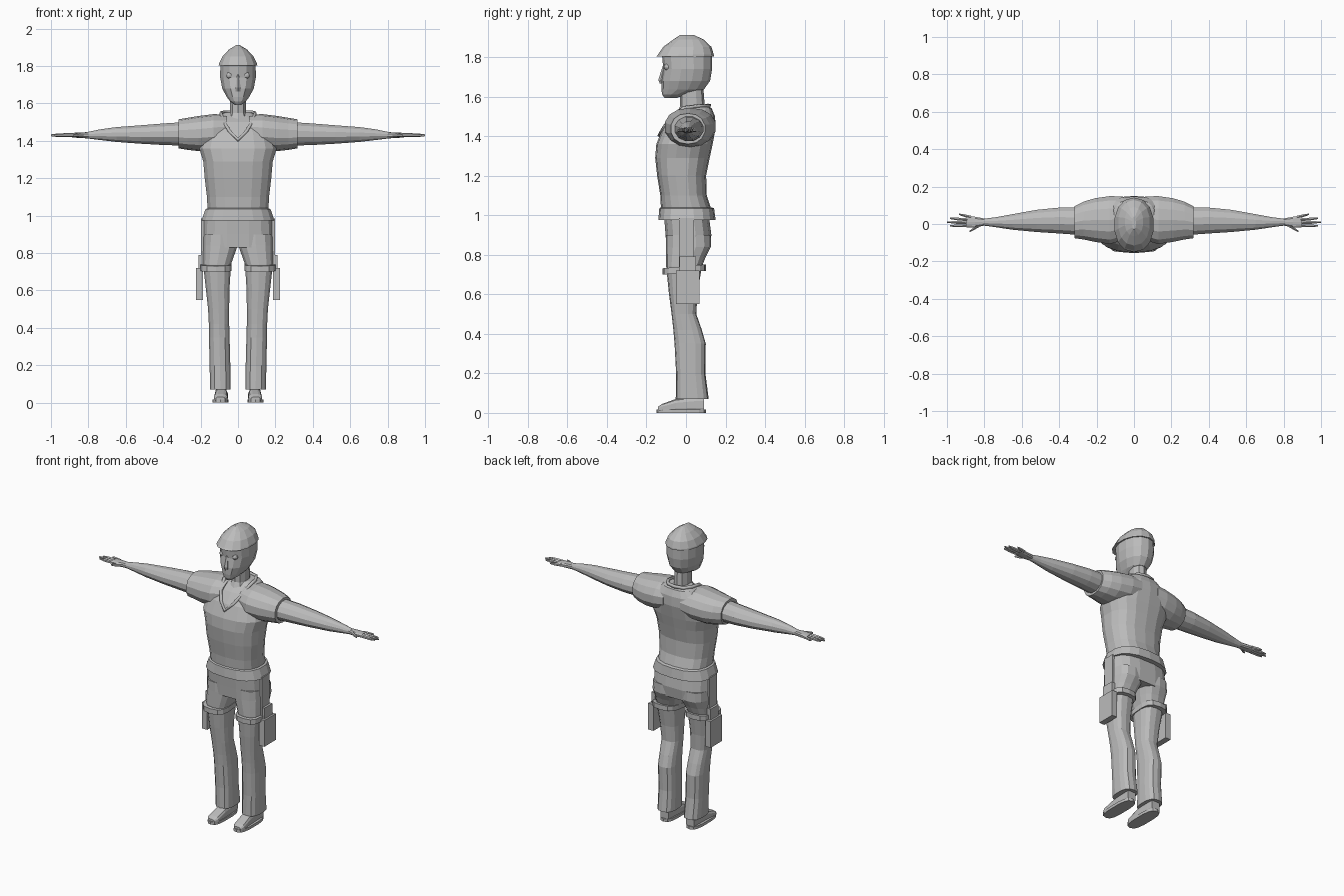
import bpy, bmesh, math

grey = bpy.data.materials.new("plain grey")
grey.diffuse_color = (0.5, 0.5, 0.5, 1)


def finish(name, bm, mirror):
    bmesh.ops.recalc_face_normals(bm, faces=bm.faces)
    me = bpy.data.meshes.new(name)
    bm.to_mesh(me)
    bm.free()
    me.materials.append(grey)
    ob = bpy.data.objects.new(name, me)
    bpy.context.collection.objects.link(ob)
    if mirror:
        ob.modifiers.new("mirror", 'MIRROR').use_mirror_merge = False
    return ob


def loft(name, rings, axis='z', n=12, p=2.4, mirror=False, tilt=0.0):
    """Rings are (position on axis, min a, max a, min b, max b)."""
    bm = bmesh.new()
    rows = []
    for t, a0, a1, b0, b1 in rings:
        row = []
        for i in range(n):
            ang = 2 * math.pi * (i + 0.5) / n
            c, s = math.cos(ang), math.sin(ang)
            a = (a0 + a1) / 2 + (a1 - a0) / 2 * math.copysign(abs(c) ** (2 / p), c)
            b = (b0 + b1) / 2 + (b1 - b0) / 2 * math.copysign(abs(s) ** (2 / p), s)
            co = {'x': (t, a, b), 'y': (a, t, b), 'z': (a, b, t + tilt * b)}[axis]
            row.append(bm.verts.new(co))
        rows.append(row)
    for r, q in zip(rows, rows[1:]):
        for i in range(n):
            j = (i + 1) % n
            bm.faces.new((r[i], r[j], q[j], q[i]))
    bm.faces.new(rows[0])
    bm.faces.new(rows[-1])
    return finish(name, bm, mirror)


def sym(rings):
    """Rings centred on x = 0, given as (z, half width, front, back)."""
    return [(z, -w, w, f, b) for z, w, f, b in rings]


def box(name, x0, x1, y0, y1, z0, z1, mirror=True):
    bm = bmesh.new()
    bmesh.ops.create_cube(bm, size=1)
    for v in bm.verts:
        v.co = ((x0 + x1) / 2 + v.co.x * (x1 - x0),
                (y0 + y1) / 2 + v.co.y * (y1 - y0),
                (z0 + z1) / 2 + v.co.z * (z1 - z0))
    return finish(name, bm, mirror)


# Shirt body with flared hem
loft("shirt", sym([
    (0.975, 0.197, -0.14, 0.15), (1.035, 0.176, -0.135, 0.142),
    (1.04, 0.165, -0.127, 0.125), (1.10, 0.168, -0.13, 0.105),
    (1.20, 0.18, -0.146, 0.102), (1.29, 0.188, -0.156, 0.12),
    (1.36, 0.21, -0.15, 0.135), (1.44, 0.19, -0.118, 0.15),
    (1.50, 0.155, -0.07, 0.147), (1.54, 0.105, -0.015, 0.13),
    (1.552, 0.07, 0.0, 0.11)]), n=18, p=2.5)

# Short sleeves
loft("sleeve", [
    (0.06, -0.09, 0.15, 1.37, 1.54), (0.13, -0.11, 0.152, 1.35, 1.543),
    (0.21, -0.098, 0.14, 1.345, 1.533), (0.27, -0.085, 0.122, 1.352, 1.523),
    (0.318, -0.078, 0.097, 1.36, 1.515)], 'x', 14, 2.2, True)

# Collar loop around the neckline
curve = bpy.data.curves.new("collar", 'CURVE')
curve.dimensions = '3D'
curve.bevel_depth = 0.011
curve.bevel_resolution = 0
half = [(0.045, -0.108, 1.45), (0.075, -0.066, 1.50), (0.09, -0.01, 1.543),
        (0.085, 0.06, 1.552), (0.055, 0.105, 1.553)]
path = ([(0, -0.135, 1.405)] + half + [(0, 0.118, 1.555)]
        + [(-x, y, z) for x, y, z in reversed(half)])
spline = curve.splines.new('POLY')
spline.points.add(len(path) - 1)
for pt, co in zip(spline.points, path):
    pt.co = (*co, 1)
spline.use_cyclic_u = True
curve.materials.append(grey)
collar = bpy.data.objects.new("collar", curve)
bpy.context.collection.objects.link(collar)
bpy.context.view_layer.objects.active = collar
collar.select_set(True)
bpy.ops.object.convert(target='MESH')

# Bare arms, palms, fingers and thumbs
loft("arm", [
    (0.28, -0.062, 0.09, 1.372, 1.503), (0.40, -0.053, 0.09, 1.376, 1.495),
    (0.52, -0.045, 0.078, 1.383, 1.485), (0.65, -0.032, 0.054, 1.393, 1.475),
    (0.74, -0.018, 0.037, 1.404, 1.462), (0.81, -0.008, 0.028, 1.413, 1.447)],
    'x', 12, 2, True)
loft("palm", [
    (0.79, -0.007, 0.028, 1.413, 1.447), (0.85, -0.02, 0.04, 1.415, 1.445),
    (0.895, -0.019, 0.044, 1.42, 1.442)], 'x', 10, 2.6, True)
for nm, xb, yb, xt, yt in (
        ("little_finger", 0.87, 0.036, 0.935, 0.052), ("ring_finger", 0.88, 0.022, 0.985, 0.03),
        ("middle_finger", 0.88, 0.006, 1.0, 0.01), ("index_finger", 0.88, -0.009, 0.985, -0.01),
        ("thumb", 0.82, -0.004, 0.88, -0.04)):
    xm, ym = (xb + 2 * xt) / 3, (yb + 2 * yt) / 3
    loft(nm, [(xb, yb - 0.009, yb + 0.009, 1.42, 1.442),
              (xm, ym - 0.008, ym + 0.008, 1.42, 1.44),
              (xt, yt - 0.004, yt + 0.004, 1.425, 1.435)], 'x', 6, 2, True)

# Neck and head
loft("neck", sym([(1.50, 0.07, -0.055, 0.105), (1.55, 0.046, -0.03, 0.095),
                  (1.64, 0.045, -0.03, 0.088)]), n=10, p=2.2)
loft("head", sym([
    (1.592, 0.018, -0.108, -0.05), (1.61, 0.042, -0.12, 0.0),
    (1.635, 0.062, -0.125, 0.09), (1.68, 0.086, -0.125, 0.122),
    (1.74, 0.098, -0.115, 0.132), (1.82, 0.096, -0.122, 0.132)]), n=14, p=2.2)
loft("nose", sym([(1.665, 0.014, -0.132, -0.09), (1.685, 0.016, -0.14, -0.09),
                  (1.755, 0.007, -0.118, -0.09)]), n=6, p=2)

# Eyes
bm = bmesh.new()
bmesh.ops.create_uvsphere(bm, u_segments=10, v_segments=6, radius=0.018)
for v in bm.verts:
    v.co.x += 0.045
    v.co.y -= 0.094
    v.co.z += 1.75
finish("eye", bm, True)

# Cap
loft("cap", sym([
    (1.803, 0.106, -0.15, 0.141), (1.812, 0.104, -0.142, 0.141),
    (1.852, 0.085, -0.115, 0.128), (1.888, 0.05, -0.065, 0.09),
    (1.912, 0.01, -0.03, 0.04)]), n=14, p=2.2)

# Trousers: hips and legs
loft("hips", sym([(0.83, 0.188, -0.1, 0.12), (0.90, 0.19, -0.105, 0.13),
                  (0.99, 0.186, -0.112, 0.118)]), n=16, p=2.8)
loft("trouser_leg", [
    (0.07, 0.038, 0.15, -0.052, 0.115), (0.20, 0.04, 0.153, -0.05, 0.098),
    (0.35, 0.044, 0.156, -0.058, 0.1), (0.42, 0.046, 0.157, -0.064, 0.08),
    (0.50, 0.046, 0.161, -0.073, 0.052), (0.60, 0.045, 0.172, -0.086, 0.058),
    (0.74, 0.036, 0.188, -0.1, 0.08), (0.79, 0.018, 0.189, -0.1, 0.1),
    (0.84, 0.0, 0.19, -0.1, 0.126), (0.90, 0.0, 0.188, -0.1, 0.125)],
    'z', 14, 2.7, True)

# Shoes and soles
loft("shoe", [
    (-0.142, 0.07, 0.118, 0.0, 0.032), (-0.12, 0.056, 0.13, 0.0, 0.046),
    (-0.05, 0.054, 0.124, 0.0, 0.072), (0.05, 0.058, 0.122, 0.0, 0.085),
    (0.09, 0.062, 0.122, 0.0, 0.085)], 'y', 12, 3, True)
loft("sole", [(0.0, 0.05, 0.136, -0.15, 0.1), (0.018, 0.05, 0.136, -0.15, 0.1)],
     'z', 14, 3, True)

# Thigh bands, hip straps and holsters
loft("thigh_band", [(0.71, 0.033, 0.202, -0.118, 0.1), (0.742, 0.033, 0.202, -0.118, 0.1)],
     'z', 14, 3, True, 0.09)
box("hip_strap", 0.17, 0.198, -0.035, 0.04, 0.72, 0.985)
box("holster", 0.186, 0.224, -0.05, 0.068, 0.55, 0.72)
box("holster_top", 0.186, 0.212, -0.032, 0.05, 0.72, 0.79)
